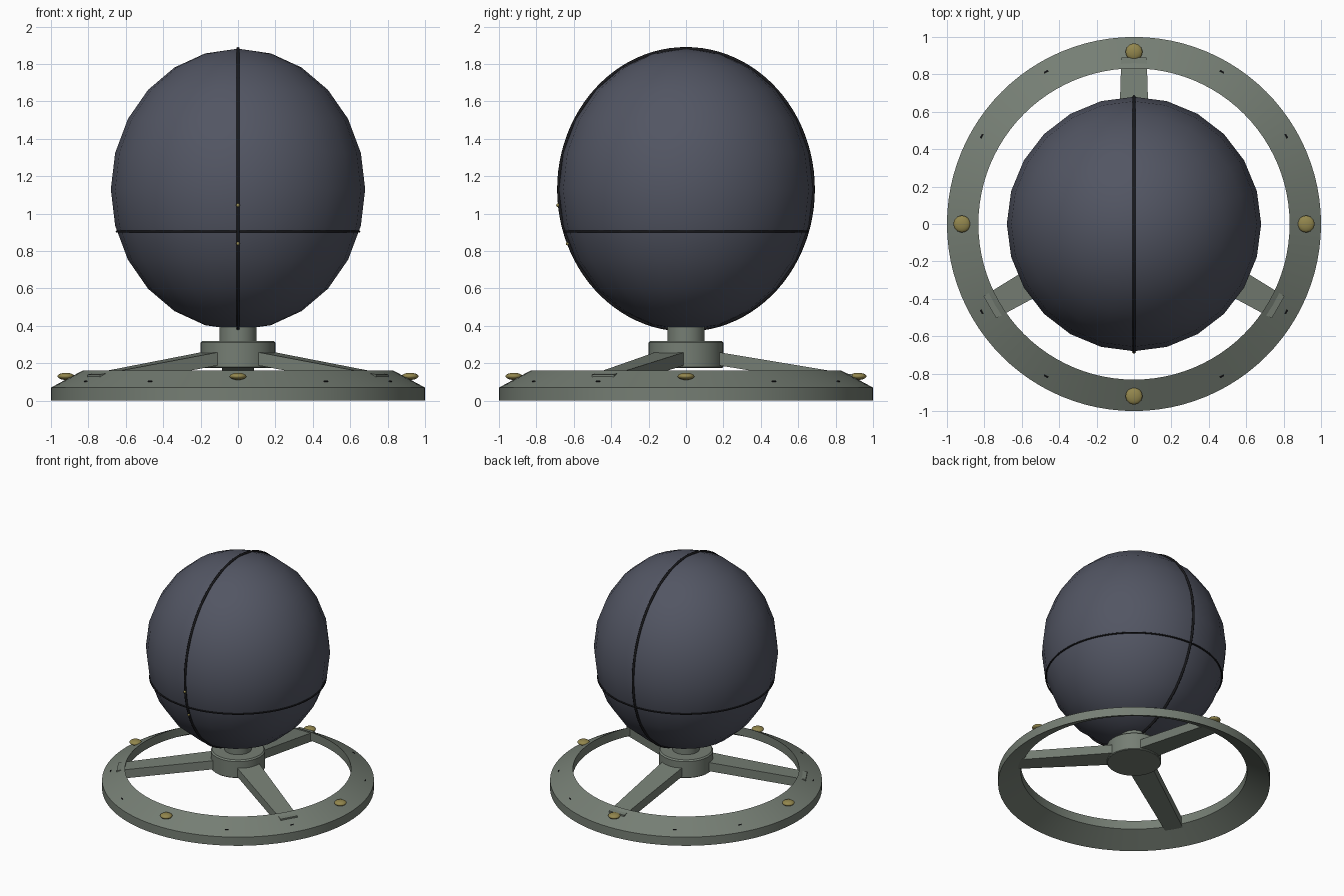
import bpy, bmesh, math
from mathutils import Matrix, Vector

cube = bpy.data.objects.get("Cube")
if cube:
    bpy.data.objects.remove(cube, do_unlink=True)


def material(name, rgb):
    mat = bpy.data.materials.new(name)
    mat.use_nodes = True
    mat.diffuse_color = (*rgb, 1)
    mat.node_tree.nodes["Principled BSDF"].inputs["Base Color"].default_value = (*rgb, 1)
    return mat


SLATE = material("slate_blue", (0.085, 0.092, 0.125))
GREEN = material("grey_green", (0.18, 0.21, 0.175))
BRASS = material("brass", (0.29, 0.24, 0.075))
BLACK = material("seam_black", (0.01, 0.01, 0.012))


def finish(obj, name, mat, angle=40):
    """Name, colour and shade an object."""
    obj.name = obj.data.name = name
    obj.data.materials.append(mat)
    bpy.ops.object.select_all(action='DESELECT')
    obj.select_set(True)
    bpy.context.view_layer.objects.active = obj
    if angle:
        bpy.ops.object.shade_smooth_by_angle(angle=math.radians(angle))
    return obj


def from_bmesh(bm, name, mat, angle=40):
    bmesh.ops.recalc_face_normals(bm, faces=bm.faces)
    mesh = bpy.data.meshes.new(name)
    bm.to_mesh(mesh)
    bm.free()
    obj = bpy.data.objects.new(name, mesh)
    bpy.context.collection.objects.link(obj)
    return finish(obj, name, mat, angle)


def lathe(name, profile, mat, steps, closed):
    """Turn an (r, z) profile around the z axis."""
    bm = bmesh.new()
    verts = [bm.verts.new((r, 0, z)) for r, z in profile]
    edges = [bm.edges.new(p) for p in zip(verts, verts[1:])]
    if closed:
        edges.append(bm.edges.new((verts[-1], verts[0])))
    bmesh.ops.spin(bm, geom=verts + edges, axis=(0, 0, 1), cent=(0, 0, 0),
                   angle=math.tau, steps=steps, use_merge=True)
    bmesh.ops.remove_doubles(bm, verts=bm.verts, dist=0.0001)
    return from_bmesh(bm, name, mat, 30)


def ellipsoid(name, loc, size, mat, segments, rings):
    bm = bmesh.new()
    bmesh.ops.create_uvsphere(bm, u_segments=segments, v_segments=rings, radius=1,
                              matrix=Matrix.LocRotScale(Vector(loc), None, Vector(size)))
    return from_bmesh(bm, name, mat, 60)


def seam(name, z, major, minor, scale=(1, 1, 1), rotation=(0, 0, 0)):
    bpy.ops.mesh.primitive_torus_add(major_segments=96, minor_segments=8, major_radius=major,
                                     minor_radius=minor, location=(0, 0, z), rotation=rotation)
    obj = bpy.context.object
    obj.scale = scale
    return finish(obj, name, BLACK, 60)


# Sloping base ring, hub and stem
lathe("base_ring", [(1, 0), (1, 0.07), (0.832, 0.16), (0.832, 0.09)], GREEN, 96, True)
lathe("hub", [(0, 0.175), (0.195, 0.175), (0.2, 0.18), (0.2, 0.31), (0.19, 0.32), (0, 0.32)],
      GREEN, 48, False)
lathe("stem", [(0, 0.3), (0.1, 0.3), (0.1, 0.42), (0, 0.42)], GREEN, 32, False)

# Three tapered spokes whose tips break through the ring slope
for i in range(3):
    bm = bmesh.new()
    ends = []
    for r, half, low, high in ((0.15, 0.09, 0.193, 0.263), (0.89, 0.068, 0.07, 0.14)):
        corners = ((-half, low), (half, low), (half, high), (-half, high))
        ends.append([bm.verts.new((r, y, z)) for y, z in corners])
    inner, outer = ends
    bm.faces.new(inner)
    bm.faces.new(outer)
    for k in range(4):
        n = (k + 1) % 4
        bm.faces.new((inner[k], inner[n], outer[n], outer[k]))
    bm.transform(Matrix.Rotation(math.radians(90 + 120 * i), 4, 'Z'))
    from_bmesh(bm, f"spoke_{i + 1}", GREEN, 0)

# Egg-shaped body with its meridian and lower seams
ellipsoid("body", (0, 0, 1.13), (0.68, 0.68, 0.752), SLATE, 24, 12)
seam("meridian_seam", 1.13, 0.68, 0.009, (1.104, 1, 1), (0, math.pi / 2, 0))
seam("lower_seam", 0.905, 0.648, 0.006)

# Small beads on the front seam
for i, (y, z) in enumerate(((-0.684, 1.045), (-0.633, 0.84))):
    ellipsoid(f"front_bead_{i + 1}", (0, y, z), (0.01, 0.01, 0.01), BRASS, 12, 8)

# Brass studs at the quarters, dark slots between them
slope = math.atan2(0.09, 0.168)
for i in range(12):
    turn = Matrix.Rotation(math.radians(30 * i), 4, 'Z')
    if i % 3 == 0:
        ellipsoid(f"stud_{i // 3 + 1}", turn @ Vector((0.92, 0, 0.13)),
                  (0.045, 0.045, 0.019), BRASS, 24, 12)
    else:
        bm = bmesh.new()
        bmesh.ops.create_cube(bm, size=1, matrix=turn @ Matrix.Translation((0.94, 0, 0.102))
                              @ Matrix.Rotation(slope, 4, 'Y')
                              @ Matrix.Diagonal((0.008, 0.024, 0.008, 1)))
        from_bmesh(bm, f"slot_{i}", BLACK, 0)
